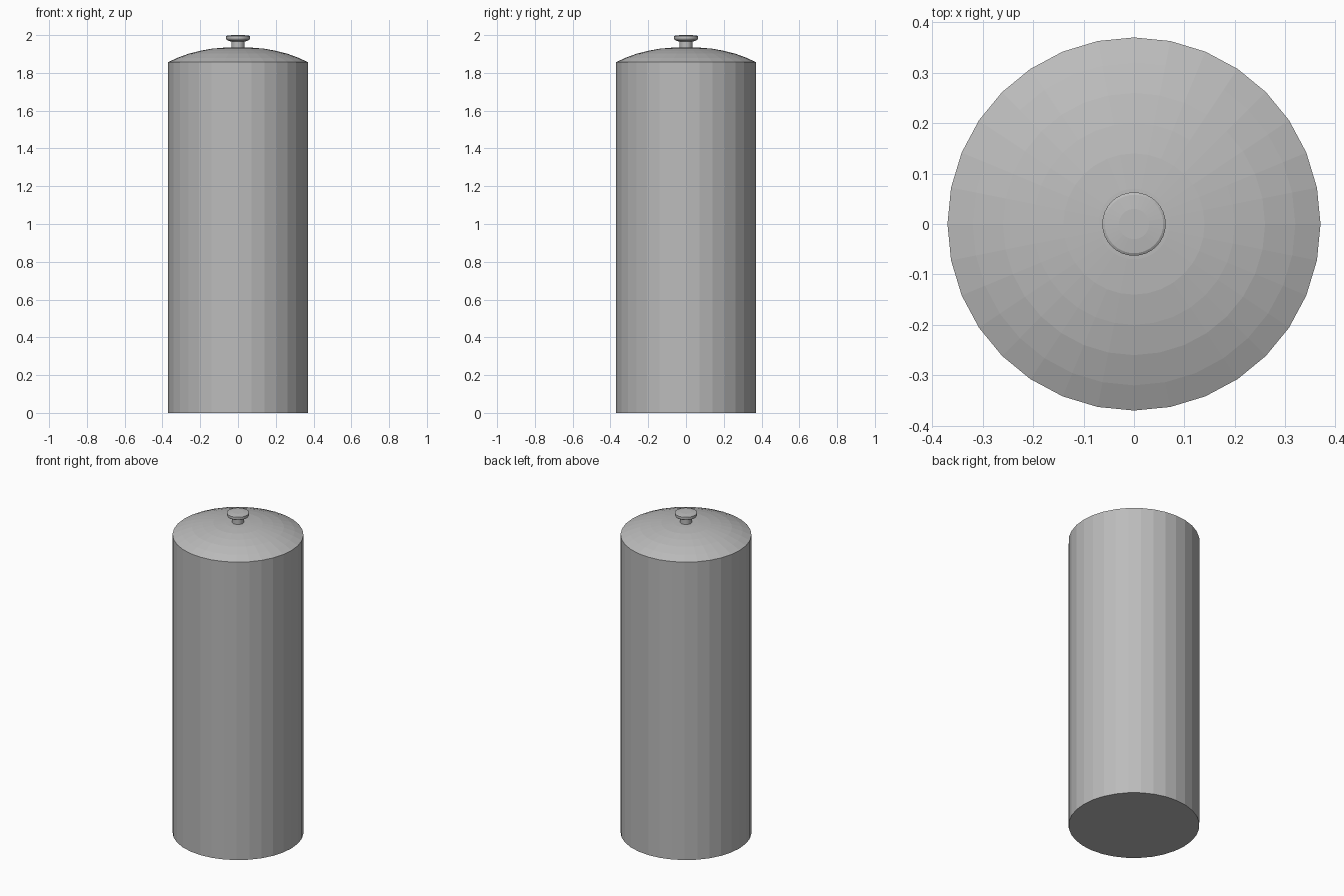
import bpy, bmesh, math

if "Cube" in bpy.data.objects:
    bpy.data.objects.remove(bpy.data.objects["Cube"])

SIDES = 32

grey = bpy.data.materials.new("light_grey")
grey.diffuse_color = (0.5, 0.5, 0.5, 1)
grey.use_nodes = True
grey.node_tree.nodes["Principled BSDF"].inputs["Base Color"].default_value = grey.diffuse_color


def lathe(name, profile):
    """Revolve (radius, z) points, listed bottom to top, and cap both ends."""
    bm = bmesh.new()
    rings = []
    for r, z in profile:
        rings.append([bm.verts.new((r * math.cos(2 * math.pi * i / SIDES),
                                    r * math.sin(2 * math.pi * i / SIDES), z))
                      for i in range(SIDES)])
    for a, b in zip(rings, rings[1:]):
        for i in range(SIDES):
            j = (i + 1) % SIDES
            bm.faces.new((a[i], a[j], b[j], b[i]))
    bm.faces.new(rings[0][::-1])
    bm.faces.new(rings[-1])
    mesh = bpy.data.meshes.new(name)
    bm.to_mesh(mesh)
    bm.free()
    mesh.materials.append(grey)
    obj = bpy.data.objects.new(name, mesh)
    bpy.context.collection.objects.link(obj)
    return obj


# Tall tank with a shallow domed top
lathe("tank_body", [(0.37, 0), (0.37, 1.857), (0.32, 1.88), (0.26, 1.902),
                    (0.20, 1.917), (0.14, 1.928), (0.07, 1.934), (0.034, 1.935)])

# Small knob: stem flaring into a chamfered cap
lathe("top_knob", [(0.034, 1.93), (0.034, 1.965), (0.048, 1.969), (0.060, 1.975),
                   (0.063, 1.981), (0.063, 1.994), (0.058, 1.997), (0.030, 2.0)])
